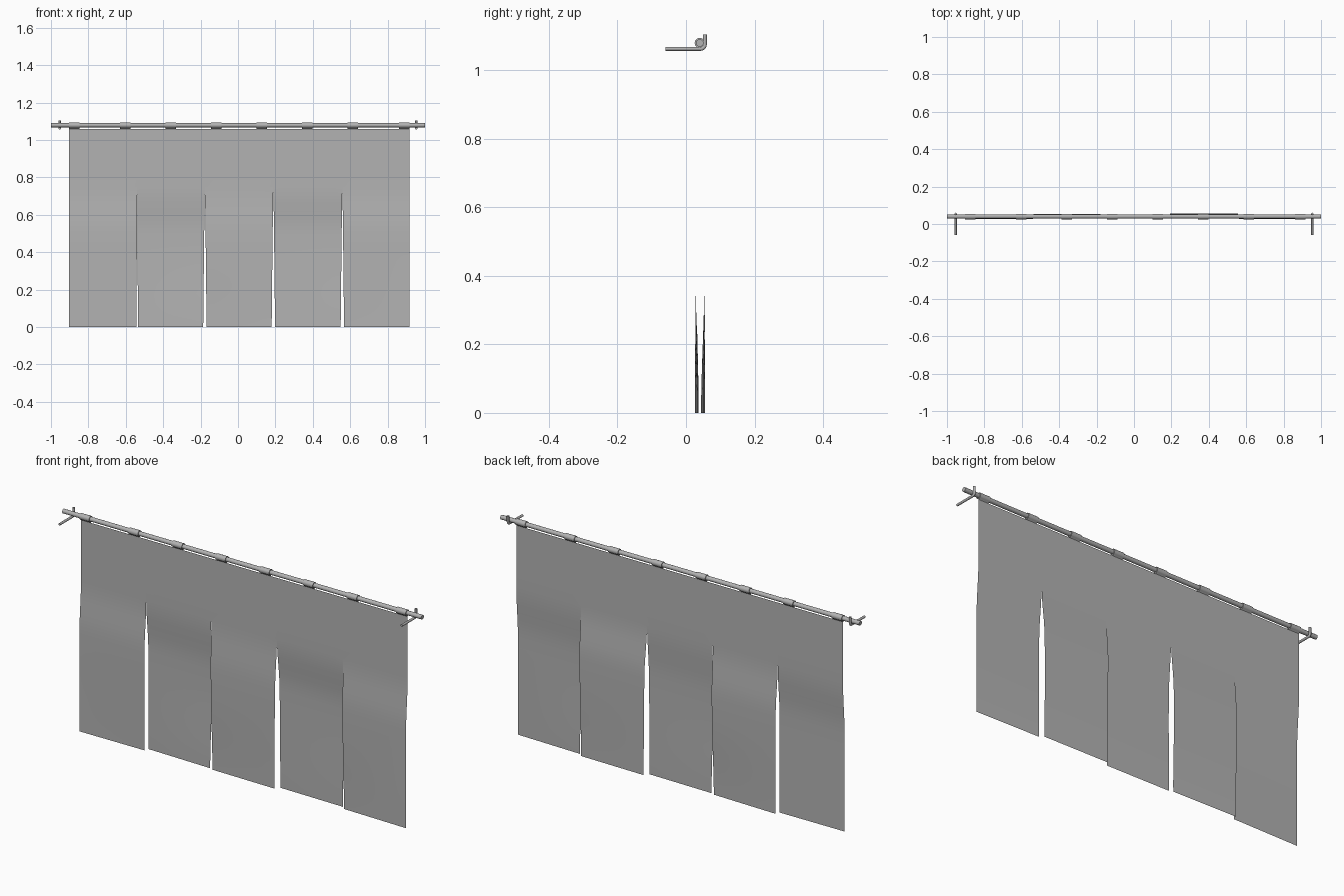
import bpy, bmesh, math
from mathutils import Matrix, Vector

cube = bpy.data.objects.get("Cube")
if cube:
    bpy.data.objects.remove(cube, do_unlink=True)


def material(name, value):
    mat = bpy.data.materials.new(name)
    mat.use_nodes = True
    colour = (value, value, value, 1)
    mat.diffuse_color = colour
    mat.node_tree.nodes["Principled BSDF"].inputs["Base Color"].default_value = colour
    return mat


GREY = material("plain grey", 0.45)
ROD_Y, ROD_Z, ROD_R = 0.04, 1.079, 0.011
TOP, SPLIT = 1.06, 0.74


def finish(name, bm, smooth=True):
    mesh = bpy.data.meshes.new(name)
    bm.to_mesh(mesh)
    bm.free()
    obj = bpy.data.objects.new(name, mesh)
    bpy.context.collection.objects.link(obj)
    mesh.materials.append(GREY)
    if smooth:
        bpy.ops.object.select_all(action="DESELECT")
        obj.select_set(True)
        bpy.context.view_layer.objects.active = obj
        bpy.ops.object.shade_smooth_by_angle(angle=math.radians(40))
    return obj


def smoothstep(t):
    t = min(max(t, 0), 1)
    return t * t * (3 - 2 * t)


# Hanging rod
bm = bmesh.new()
bmesh.ops.create_cone(bm, cap_ends=True, segments=20, radius1=ROD_R, radius2=ROD_R, depth=2,
                      matrix=Matrix.Translation((0, ROD_Y, ROD_Z)) @ Matrix.Rotation(math.pi / 2, 4, "Y"))
finish("rod", bm)


# Fabric loops: sleeves around the rod, drawn down to the top edge of the cloth
def loop(name, x, half):
    bm = bmesh.new()
    rings = []
    for side in (-half, half):
        for radius in (0.0148, ROD_R):
            ring = []
            for i in range(20):
                a = 2 * math.pi * i / 20 - math.pi / 2
                z = ROD_Z + radius * math.sin(a)
                if i == 0 and radius > ROD_R:
                    z = TOP
                ring.append(bm.verts.new((x + side, ROD_Y + radius * math.cos(a), z)))
            rings.append(ring)
    for a, b in ((0, 2), (2, 3), (3, 1), (1, 0)):
        for i in range(20):
            j = (i + 1) % 20
            bm.faces.new((rings[a][i], rings[a][j], rings[b][j], rings[b][i]))
    bmesh.ops.recalc_face_normals(bm, faces=bm.faces)
    finish(name, bm)


loop_xs = (-0.876, -0.604, -0.36, -0.117, 0.127, 0.37, 0.614, 0.888)
for n, x in enumerate(loop_xs):
    loop(f"rod_loop_{n + 1}", x, 0.028)


# Wall hooks: a bent bar under the rod with an upturned end
def hook(name, x):
    r = 0.006
    low, back = ROD_Z - ROD_R - r, ROD_Y + ROD_R + r - 0.002
    bend = 0.012
    path = [(-0.06, low)]
    for i in range(7):
        a = -math.pi / 2 + i * math.pi / 12
        path.append((back - bend + bend * math.cos(a), low + bend + bend * math.sin(a)))
    path.append((back, 1.104))
    curve = bpy.data.curves.new(name, "CURVE")
    curve.dimensions = "3D"
    curve.bevel_depth = r
    curve.bevel_resolution = 3
    curve.use_fill_caps = True
    spline = curve.splines.new("POLY")
    spline.points.add(len(path) - 1)
    for point, (y, z) in zip(spline.points, path):
        point.co = (x, y, z, 1)
    curve.materials.append(GREY)
    bpy.context.collection.objects.link(bpy.data.objects.new(name, curve))


hook("left_hook", 0.953)
hook("right_hook", -0.953)

# Cloth: five panels joined at the top, with slits that part below
slits = (-0.903, -0.539, -0.177, 0.189, 0.558, 0.917)
gaps = (0, 0.004, 0.009, 0.009, 0.009, 0)
# sway of each panel: middle, lower left corner, lower right corner
sways = ((-0.012, -0.012, -0.010), (0.014, 0.012, 0.004), (-0.010, -0.003, -0.008),
         (0.016, 0.015, 0.010), (-0.012, -0.006, -0.014))
COLS, ROWS = 8, 24
bm = bmesh.new()
for p, (middle, low_a, low_b) in enumerate(sways):
    grid = []
    for r in range(ROWS + 1):
        z = TOP * r / ROWS
        drop = max(0, (SPLIT - z) / SPLIT)
        part = drop ** 0.8
        left = slits[p] + gaps[p] * part
        right = slits[p + 1] - gaps[p + 1] * part
        row = []
        for c in range(COLS + 1):
            u = c / COLS
            corner = low_a + (low_b - low_a) * u
            fall = smoothstep((drop - 0.45) / 0.55)
            sway = middle + (corner - middle) * fall
            y = ROD_Y + sway * smoothstep(drop / 0.32)
            row.append(bm.verts.new((left + (right - left) * u, y, z)))
        grid.append(row)
    for r in range(ROWS):
        for c in range(COLS):
            bm.faces.new((grid[r][c], grid[r][c + 1], grid[r + 1][c + 1], grid[r + 1][c]))
upper = [v for v in bm.verts if v.co.z > SPLIT]
bmesh.ops.remove_doubles(bm, verts=upper, dist=0.0005)
finish("split_curtain", bm)
